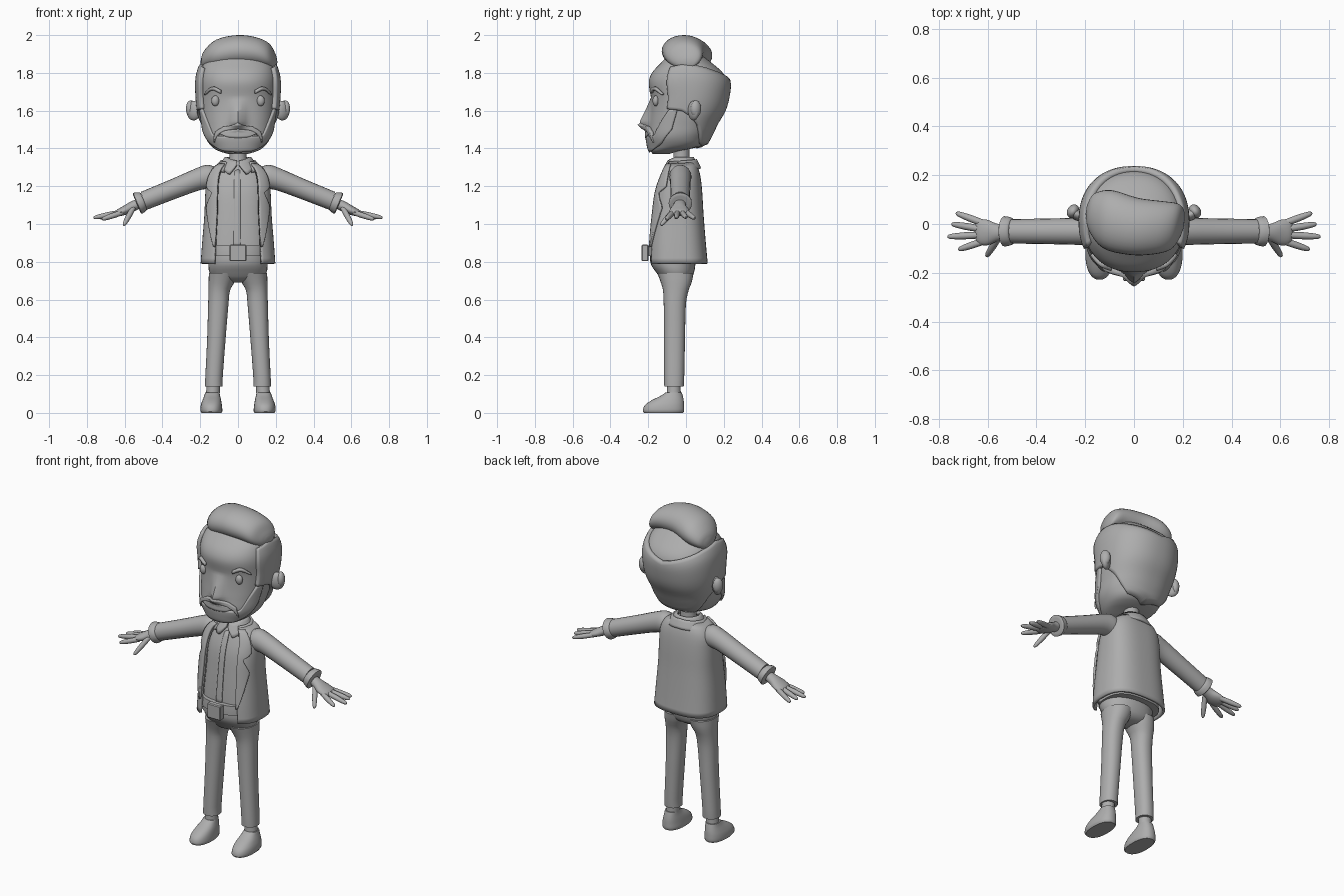
import bpy, bmesh
from math import sin, cos, pi, radians, exp
from mathutils import Vector

if "Cube" in bpy.data.objects:
    bpy.data.objects.remove(bpy.data.objects["Cube"])

grey = bpy.data.materials.new("plain grey")
grey.diffuse_color = (0.42, 0.42, 0.42, 1)
grey.use_nodes = True
grey.node_tree.nodes["Principled BSDF"].inputs["Base Color"].default_value = grey.diffuse_color


def finish(name, bm, mirror=False, thick=0, angle=40):
    """Turn a bmesh into a shaded object, optionally thickened and mirrored."""
    me = bpy.data.meshes.new(name)
    if not thick:
        bmesh.ops.recalc_face_normals(bm, faces=bm.faces)
    bm.to_mesh(me)
    bm.free()
    me.materials.append(grey)
    me.polygons.foreach_set("use_smooth", [True] * len(me.polygons))
    me.set_sharp_from_angle(angle=radians(angle))
    ob = bpy.data.objects.new(name, me)
    bpy.context.collection.objects.link(ob)
    if thick:
        s = ob.modifiers.new("thickness", 'SOLIDIFY')
        s.thickness, s.offset = thick, -1
    if mirror:
        m = ob.modifiers.new("mirror", 'MIRROR')
        m.use_mirror_merge = False
    return ob


def interp(rows, z, smooth=True):
    """Interpolate rows (key, values...) at a key."""
    z = min(max(z, rows[0][0]), rows[-1][0])
    i = max(k for k in range(len(rows) - 1) if rows[k][0] <= z)
    a, b = rows[i], rows[i + 1]
    h = b[0] - a[0]
    t = (z - a[0]) / h
    if not smooth:
        return [p + (q - p) * t for p, q in zip(a[1:], b[1:])]
    p, n = rows[max(i - 1, 0)], rows[min(i + 2, len(rows) - 1)]
    out = []
    for k in range(1, len(a)):
        ma = (b[k] - p[k]) / (b[0] - p[0]) * h
        mb = (n[k] - a[k]) / (n[0] - a[0]) * h
        out.append((2*t**3 - 3*t*t + 1)*a[k] + (t**3 - 2*t*t + t)*ma
                   + (3*t*t - 2*t**3)*b[k] + (t**3 - t*t)*mb)
    return out


def spow(v, p):
    return abs(v) ** p * (1 if v >= 0 else -1)


class Body:
    """Upright form from rows (z, centre x, half width, front y, back y)."""
    def __init__(self, rows, n=2.0, nose=False):
        self.rows, self.n, self.nose = rows, n, nose

    def at(self, t, z, off=0):
        cx, rx, yf, yb = interp(self.rows, z)
        x = cx + (rx + off) * spow(sin(t), 2 / self.n)
        y = (yf + yb) / 2 - ((yb - yf) / 2 + off) * spow(cos(t), 2 / self.n)
        if self.nose and cos(t) > 0:
            f = max(0, min((1.67 - z) / 0.13, (z - 1.49) / 0.045))
            y -= 0.052 * f * exp(-(x / 0.035) ** 2)
        return Vector((x, y, z))

    def solid(self, name, nz=16, nt=32, off=0, mirror=False):
        z0, z1 = self.rows[0][0], self.rows[-1][0]
        return loft(name, [[self.at(2*pi*k/nt, z0 + (z1 - z0)*j/nz, off) for k in range(nt)]
                           for j in range(nz + 1)], mirror)


def loft(name, rings, mirror=False):
    bm = bmesh.new()
    vs = [[bm.verts.new(p) for p in r] for r in rings]
    n = len(vs[0])
    for a, b in zip(vs, vs[1:]):
        for k in range(n):
            bm.faces.new((a[k], a[(k+1) % n], b[(k+1) % n], b[k]))
    bm.faces.new(vs[0][::-1])
    bm.faces.new(vs[-1])
    return finish(name, bm, mirror)


def grid(name, f, nu, nv, thick, mirror=False):
    bm = bmesh.new()
    vs = [[bm.verts.new(f(i / nu, j / nv)) for j in range(nv + 1)] for i in range(nu + 1)]
    for i in range(nu):
        for j in range(nv):
            bm.faces.new((vs[i][j], vs[i+1][j], vs[i+1][j+1], vs[i][j+1]))
    return finish(name, bm, mirror, thick)


def patch(name, body, t0, t1, lo, hi, off, nu=40, nv=8, thick=0.015, mirror=False, smooth=False):
    """Raised panel on a body; lo and hi list (degrees from the front, z)."""
    def f(u, v):
        d = t0 + (t1 - t0) * u
        fold = min(abs(d), 360 - abs(d))
        a, b = interp(lo, fold, smooth)[0], interp(hi, fold, smooth)[0]
        return body.at(radians(d), a + (b - a) * v, off)
    return grid(name, f, nu, nv, thick, mirror)


def tube(name, path, n=20, mirror=True, sub=4):
    """Tube along x from rows (x, y, z, y radius, up radius)."""
    keys = [(i,) + p for i, p in enumerate(path)]
    ts = [i / sub for i in range((len(path) - 1) * sub + 1)]
    pts = [interp(keys, t) for t in ts]
    axis = (Vector(pts[-1][:3]) - Vector(pts[0][:3])).normalized()
    side = (Vector((0, 1, 0)) - axis * axis.y).normalized()
    up = axis.cross(side)
    return loft(name, [[Vector(p[:3]) + side*p[3]*cos(2*pi*k/n) + up*p[4]*sin(2*pi*k/n)
                        for k in range(n)] for p in pts], mirror)


def ball(name, loc, size, mirror=True, turn=0):
    bm = bmesh.new()
    bmesh.ops.create_uvsphere(bm, u_segments=20, v_segments=12, radius=1)
    bmesh.ops.scale(bm, vec=size, verts=bm.verts)
    ob = finish(name, bm)
    ob.location, ob.rotation_euler.z = loc, turn
    ob.data.transform(ob.matrix_basis)
    ob.matrix_basis.identity()
    if mirror:
        ob.modifiers.new("mirror", 'MIRROR')


# Head and neck
head = Body([(1.37, 0, .05, -.175, -.09), (1.385, 0, .10, -.187, -.045), (1.41, 0, .14, -.195, .075),
             (1.46, 0, .173, -.202, .115), (1.53, 0, .187, -.195, .15), (1.6, 0, .198, -.188, .19),
             (1.67, 0, .205, -.186, .21), (1.75, 0, .207, -.197, .217), (1.8, 0, .20, -.18, .195),
             (1.85, 0, .178, -.135, .14), (1.9, 0, .11, -.08, .07), (1.92, 0, .04, -.03, .02)], 2.25, True)
head.solid("head", 44, 72)
Body([(1.28, 0, .06, -.08, .03), (1.34, 0, .045, -.068, .02), (1.45, 0, .045, -.065, .02)]).solid("neck", 6)

# Hair at the sides and back
patch("back_hair", head, 63, 297,
      [(60, 1.61), (85, 1.60), (115, 1.52), (140, 1.42), (180, 1.40)],
      [(60, 1.83), (90, 1.85), (120, 1.83), (180, 1.76)], .02, 60, 16, .03)
# Swept quiff on top
tube("quiff", [(-.195, .06, 1.85, .02, .02), (-.175, .05, 1.87, .075, .05), (-.11, .02, 1.895, .12, .082),
               (0, -.01, 1.915, .118, .085), (.10, -.015, 1.91, .11, .078), (.165, -.01, 1.89, .095, .066),
               (.195, .0, 1.865, .06, .04), (.205, .0, 1.86, .02, .015)], 32, False)

# Beard, moustache and mouth
patch("beard", head, -78, 78,
      [(0, 1.378), (40, 1.385), (62, 1.42), (78, 1.50)],
      [(0, 1.465), (34, 1.465), (44, 1.47), (56, 1.55), (66, 1.61), (78, 1.61)], .012, 52, 8, .02)
patch("moustache", head, -44, 44, [(0, 1.502), (18, 1.495), (30, 1.475), (44, 1.43)],
      [(0, 1.525), (20, 1.515), (34, 1.49), (44, 1.435)], .02, 36, 4, .03)
patch("mouth", head, -29, 29, [(0, 1.455), (15, 1.46), (29, 1.48)],
      [(0, 1.50), (15, 1.497), (29, 1.481)], .016, 24, 4, .008)

# Eyebrows, eyes and ears
patch("eyebrow", head, 22, 52, [(22, 1.69), (36, 1.708), (52, 1.683)],
      [(22, 1.705), (36, 1.725), (52, 1.69)], .016, 12, 2, .02, True, True)
ball("eye", (.12, -.16, 1.652), (.021, .017, .028))
ball("ear", (.235, .04, 1.60), (.042, .024, .052), turn=.55)
ball("ear_rim", (.25, .052, 1.61), (.024, .03, .045), turn=.55)

# Shirt and open jacket
torso = Body([(.79, 0, .188, -.195, .105), (.9, 0, .18, -.19, .095), (1.05, 0, .168, -.175, .083),
              (1.18, 0, .162, -.155, .075), (1.26, 0, .15, -.125, .065), (1.31, 0, .115, -.10, .05),
              (1.335, 0, .07, -.08, .035)], 2.7)
torso.solid("shirt", 18, 48, -.02)
patch("shirt_placket", torso, -4, 2, [(0, .87), (4, .88)], [(0, 1.29), (4, 1.28)], -.013, 4, 14, .008)
patch("jacket", torso, 33, 327, [(0, .79), (180, .79)], [(0, 1.32), (180, 1.33)], .01, 64, 18, .014)
lapel_edge = [(.88, 33.5), (1.09, 62), (1.165, 42), (1.195, 66), (1.32, 55)]


def lapel(u, v):
    z = .88 + .44 * v
    outer = interp(lapel_edge, z, False)[0]
    return torso.at(radians(30 + (outer - 30) * u), z, .022)


grid("lapel", lapel, 6, 26, .012, True)

# Collars
neckline = Body([(1.25, 0, .12, -.135, .07), (1.30, 0, .10, -.11, .06), (1.36, 0, .058, -.075, .03)])
patch("jacket_collar", neckline, 40, 320, [(40, 1.28), (180, 1.295)], [(40, 1.33), (180, 1.345)],
      .018, 36, 4, .02)
patch("shirt_collar", neckline, 4, 356, [(4, 1.315), (24, 1.265), (55, 1.30), (180, 1.31)],
      [(4, 1.335), (60, 1.355), (180, 1.355)], .008, 56, 4, .015)

# Belt and buckle
Body([(.83, 0, .158, -.200, .07), (.86, 0, .158, -.200, .07), (.885, 0, .158, -.198, .07)], 2.5).solid("belt", 3)
bm = bmesh.new()
bmesh.ops.create_cube(bm, size=1)
bmesh.ops.scale(bm, vec=(.09, .035, .088), verts=bm.verts)
bmesh.ops.translate(bm, vec=(0, -.217, .847), verts=bm.verts)
bmesh.ops.bevel(bm, geom=bm.edges[:], offset=.005, segments=1, affect='EDGES')
finish("buckle", bm, angle=25)

# Trousers
Body([(.69, 0, .06, -.09, 0), (.705, 0, .12, -.125, .025), (.74, 0, .15, -.155, .042),
      (.79, 0, .157, -.187, .05), (.86, 0, .155, -.19, .055)], 2.2).solid("trouser_seat", 10)
Body([(.14, .128, .047, -.115, -.012), (.17, .128, .046, -.116, -.01), (.4, .114, .049, -.117, -.005),
      (.58, .104, .054, -.118, .0), (.65, .099, .057, -.122, .014), (.69, .088, .068, -.133, .03),
      (.74, .077, .077, -.152, .04)], 2.2).solid("trouser_leg", 22, 28, 0, True)

# Socks and shoes
Body([(.07, .135, .037, -.105, -.025), (.12, .132, .036, -.10, -.028), (.16, .13, .036, -.10, -.028)]
     ).solid("sock", 4, 24, 0, True)
Body([(0, .14, .053, -.222, -.016), (.01, .141, .058, -.229, -.01), (.04, .141, .056, -.218, -.01),
      (.065, .139, .05, -.185, -.012), (.09, .137, .042, -.135, -.017), (.108, .136, .038, -.108, -.022)],
     2.3).solid("shoe", 14, 32, 0, True)

# Sleeves and cuffs
tube("sleeve", [(.08, -.03, 1.245, .04, .045), (.14, -.03, 1.25, .058, .066), (.21, -.03, 1.237, .056, .058),
                (.33, -.03, 1.19, .053, .053), (.50, -.03, 1.122, .05, .05)])
tube("cuff", [(.498, -.03, 1.123, .050, .044), (.505, -.03, 1.12, .057, .052),
              (.532, -.03, 1.109, .062, .060), (.536, -.03, 1.107, .046, .044)], sub=2)

# Hands
tube("palm", [(.51, -.03, 1.115, .028, .026), (.56, -.035, 1.092, .036, .027), (.60, -.035, 1.072, .052, .024),
              (.635, -.033, 1.058, .05, .018), (.65, -.033, 1.052, .03, .008)])
fingers = [((.615, .002, 1.062), (.73, .045, 1.03)), ((.63, -.02, 1.06), (.748, .0, 1.035)),
           ((.63, -.045, 1.06), (.765, -.052, 1.033)), ((.615, -.07, 1.06), (.72, -.105, 1.025)),
           ((.555, -.055, 1.085), (.605, -.133, .993))]
for i, (a, b) in enumerate(fingers):
    a, b = Vector(a), Vector(b)
    widths = [(0, .014), (.5, .0145), (.9, .0105), (1, .004)]
    tube("thumb" if i == 4 else "finger_%d" % (i + 1),
         [tuple(a.lerp(b, t)) + (r, r) for t, r in widths], 12, sub=2)
